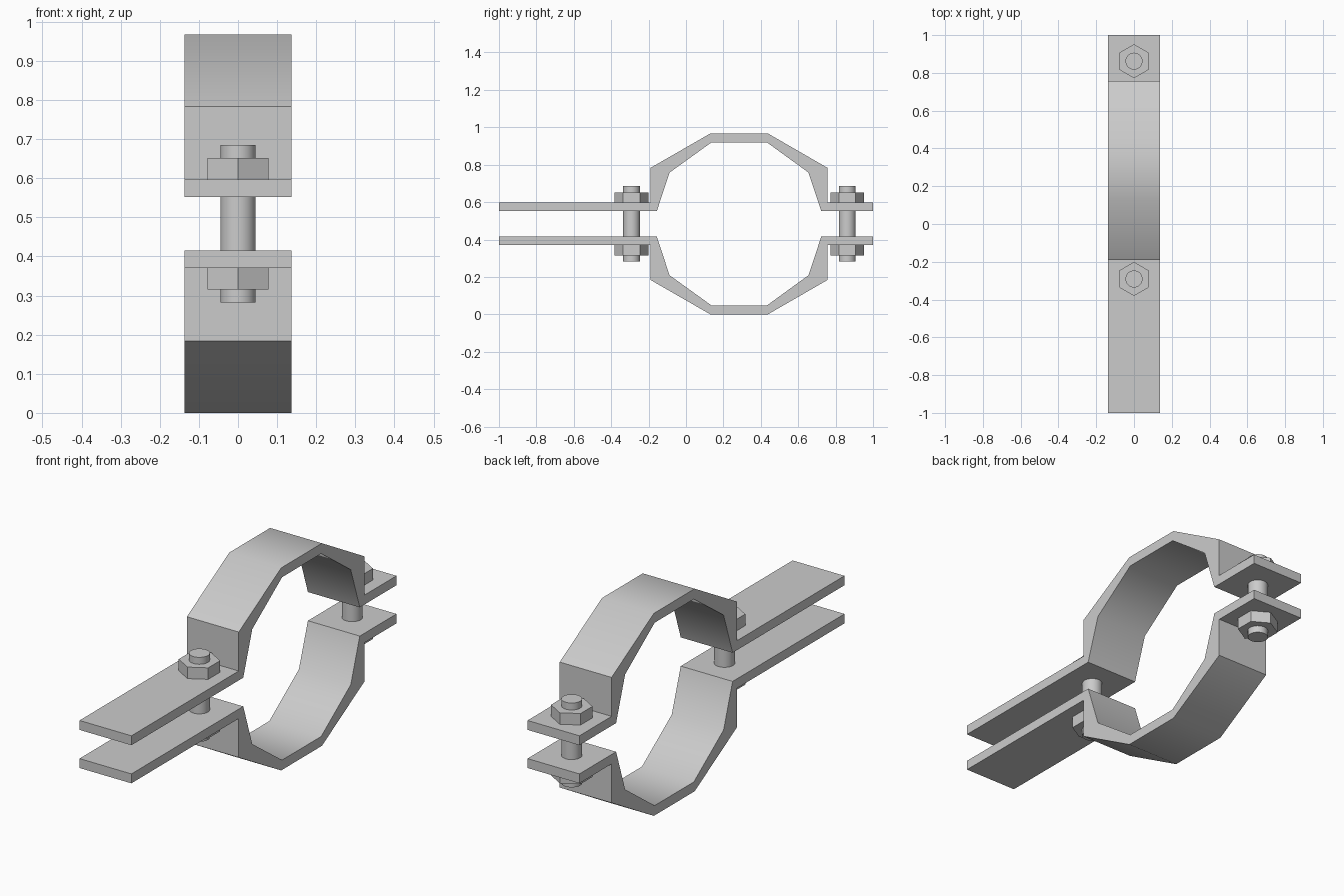
import bpy, bmesh, math

if "Cube" in bpy.data.objects:
    bpy.data.objects.remove(bpy.data.objects["Cube"])

MID = 0.4835          # height of the split between both clamp halves
HALF_W = 0.137        # half width of the strap
PROFILE = [(-1, .597), (-.19, .597), (-.19, .783), (.13, .967), (.438, .967),
           (.757, .783), (.757, .597), (1, .597), (1, .552), (.723, .552),
           (.655, .758), (.432, .92), (.137, .92), (-.088, .758),
           (-.156, .552), (-1, .552)]


def finish(obj, angle):
    bpy.ops.object.select_all(action='DESELECT')
    obj.select_set(True)
    bpy.context.view_layer.objects.active = obj
    bpy.ops.object.shade_smooth_by_angle(angle=math.radians(angle))


def clamp_half(name, sign):
    """Extrude the strap profile across x; sign -1 mirrors it below the split."""
    bm = bmesh.new()
    verts = [bm.verts.new((-HALF_W, y, MID + sign * (z - MID))) for y, z in PROFILE]
    face = bm.faces.new(verts)
    ext = bmesh.ops.extrude_face_region(bm, geom=[face], use_keep_orig=True)
    moved = [g for g in ext['geom'] if isinstance(g, bmesh.types.BMVert)]
    bmesh.ops.translate(bm, vec=(2 * HALF_W, 0, 0), verts=moved)
    bmesh.ops.recalc_face_normals(bm, faces=bm.faces)
    mesh = bpy.data.meshes.new(name)
    bm.to_mesh(mesh)
    bm.free()
    obj = bpy.data.objects.new(name, mesh)
    bpy.context.collection.objects.link(obj)
    finish(obj, 42)


def prism(name, sides, radius, y, z0, z1):
    bpy.ops.mesh.primitive_cylinder_add(
        vertices=sides, radius=radius, depth=z1 - z0, location=(0, y, (z0 + z1) / 2))
    bpy.context.object.name = name
    return bpy.context.object


# Strap halves with long handle tabs and short rear tabs
clamp_half("upper_clamp", 1)
clamp_half("lower_clamp", -1)

# Bolts with a hex nut outside each tab
for side, y in (("front", -.291), ("rear", .862)):
    finish(prism(side + "_bolt", 32, .045, y, .282, .685), 30)
    prism(side + "_upper_nut", 6, .09, y, .597, .652)
    prism(side + "_lower_nut", 6, .09, y, .315, .37)
